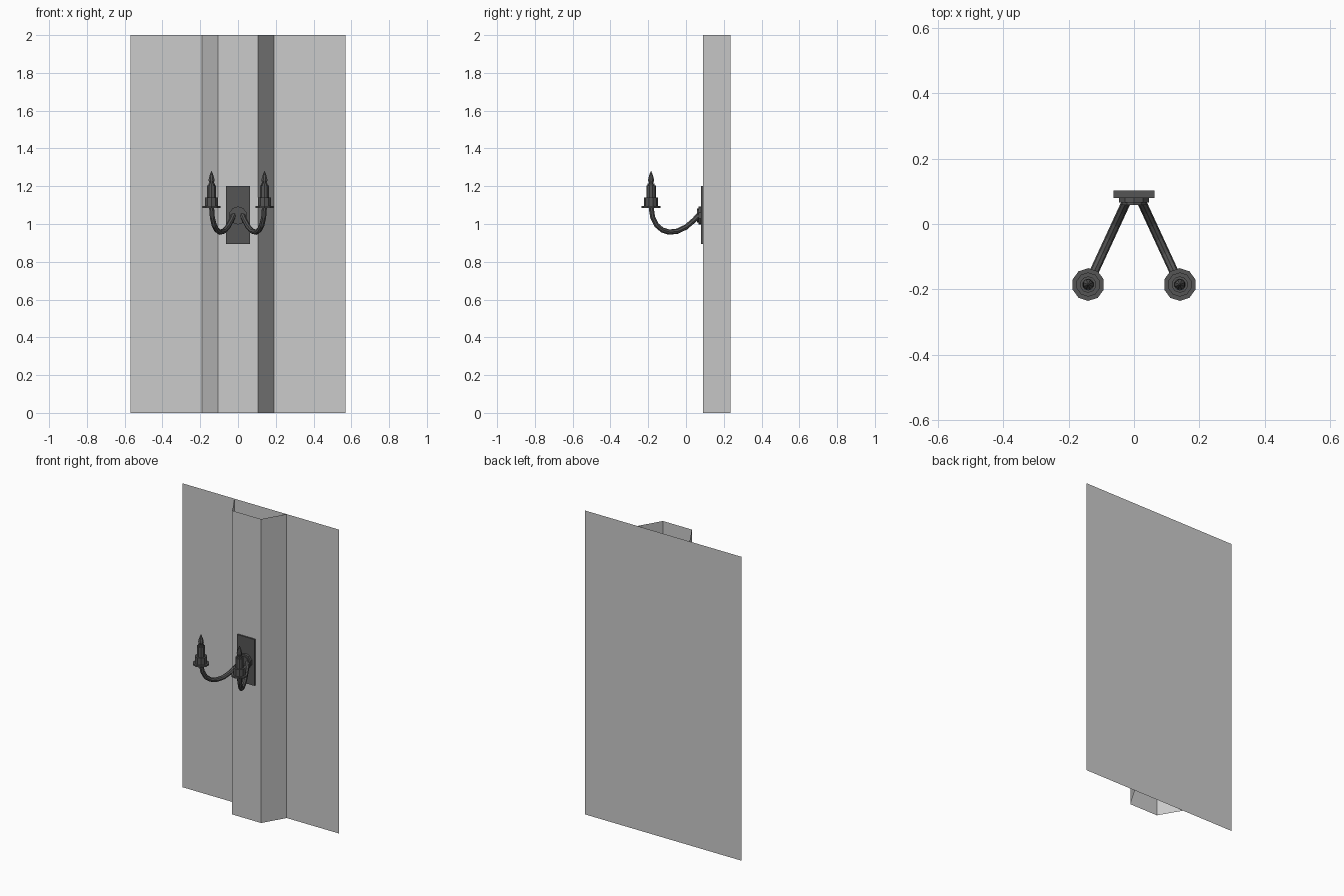
import bpy, bmesh, math
from mathutils import Vector, Matrix

if "Cube" in bpy.data.objects:
    bpy.data.objects.remove(bpy.data.objects["Cube"])


def make(name, verts, faces, color):
    me = bpy.data.meshes.new(name)
    me.from_pydata(verts, [], faces)
    ob = bpy.data.objects.new(name, me)
    bpy.context.collection.objects.link(ob)
    if color:
        me.materials.append(color)
    return ob


def fix_normals(ob):
    bm = bmesh.new()
    bm.from_mesh(ob.data)
    bmesh.ops.recalc_face_normals(bm, faces=bm.faces)
    bm.to_mesh(ob.data)
    bm.free()


def loft(name, rings, color):
    """Skin a list of equal-sized vertex rings and cap both ends."""
    n = len(rings[0])
    verts = [v for r in rings for v in r]
    faces = [(i * n + j, i * n + (j + 1) % n, (i + 1) * n + (j + 1) % n, (i + 1) * n + j)
             for i in range(len(rings) - 1) for j in range(n)]
    faces += [tuple(range(n)), tuple(range(len(verts) - n, len(verts)))]
    ob = make(name, verts, faces, color)
    fix_normals(ob)
    return ob


def lathe(name, profile, sides, matrix, color):
    """Revolve (radius, height) pairs round local z, then place by matrix."""
    step = 2 * math.pi / sides
    rings = [[matrix @ Vector((r * math.cos((j + 0.5) * step), r * math.sin((j + 0.5) * step), h))
              for j in range(sides)] for r, h in profile]
    return loft(name, rings, color)


dark = bpy.data.materials.new("dark_iron")
dark.diffuse_color = (0.09, 0.09, 0.09, 1)
dark.use_nodes = True
dark.node_tree.nodes["Principled BSDF"].inputs["Base Color"].default_value = dark.diffuse_color

# Back wall panel, a single sheet
make("wall_panel", [(-0.57, 0.235, 0), (0.57, 0.235, 0), (0.57, 0.235, 2), (-0.57, 0.235, 2)],
     [(0, 1, 2, 3)], None)

# Pilaster with splayed sides, open at top, bottom and back
plan = [(-0.19, 0.235), (-0.105, 0.09), (0.105, 0.09), (0.19, 0.235)]
make("pilaster", [(x, y, z) for z in (0, 2) for x, y in plan],
     [(i, i + 1, i + 5, i + 4) for i in range(3)], None)

# Rectangular mounting plate
loft("mounting_plate", [[(x, y, z) for x, z in ((-0.063, 0.895), (0.063, 0.895), (0.063, 1.2), (-0.063, 1.2))]
                        for y in (0.08, 0.103)], dark)

# Round boss on the plate
lathe("boss", [(0.048, 0), (0.048, 0.018), (0.037, 0.018), (0.037, 0.025)], 10,
      Matrix.Translation((0, 0.083, 1.045)) @ Matrix.Rotation(math.pi / 2, 4, 'X'), dark)

# Two curved arms with candle holders; path is (forward y, z)
path = [(0.075, 1.055), (0.04, 1.018), (0.0, 0.984), (-0.045, 0.962), (-0.09, 0.957),
        (-0.125, 0.968), (-0.155, 0.993), (-0.176, 1.035), (-0.185, 1.09)]
for side, label in ((-1, "left"), (1, "right")):
    start, end = Vector((0.02 * side, 0.075, 0)), Vector((0.14 * side, -0.185, 0))
    pts = [start.lerp(end, (0.075 - y) / 0.26) + Vector((0, 0, z)) for y, z in path]
    across = (end - start).normalized().cross(Vector((0, 0, 1)))
    rings = []
    for i, p in enumerate(pts):
        tangent = (pts[min(i + 1, len(pts) - 1)] - pts[max(i - 1, 0)]).normalized()
        up = tangent.cross(across)
        rings.append([p + 0.014 * (math.cos(a) * across + math.sin(a) * up)
                      for a in (k * math.pi / 4 for k in range(8))])
    loft(label + "_arm", rings, dark)

    # Drip pan, cup, candle and pointed bulb
    place = Matrix.Translation((0.14 * side, -0.185, 0))
    lathe(label + "_cup", [(0.05, 1.085), (0.05, 1.095), (0.037, 1.095), (0.037, 1.14)],
          10, place, dark)
    lathe(label + "_candle", [(0.025, 1.135), (0.025, 1.205), (0.018, 1.205), (0.018, 1.215)],
          10, place, dark)
    lathe(label + "_bulb", [(0.011, 1.213), (0.017, 1.23), (0.015, 1.245), (0.008, 1.265), (0.001, 1.28)],
          8, place, dark)
